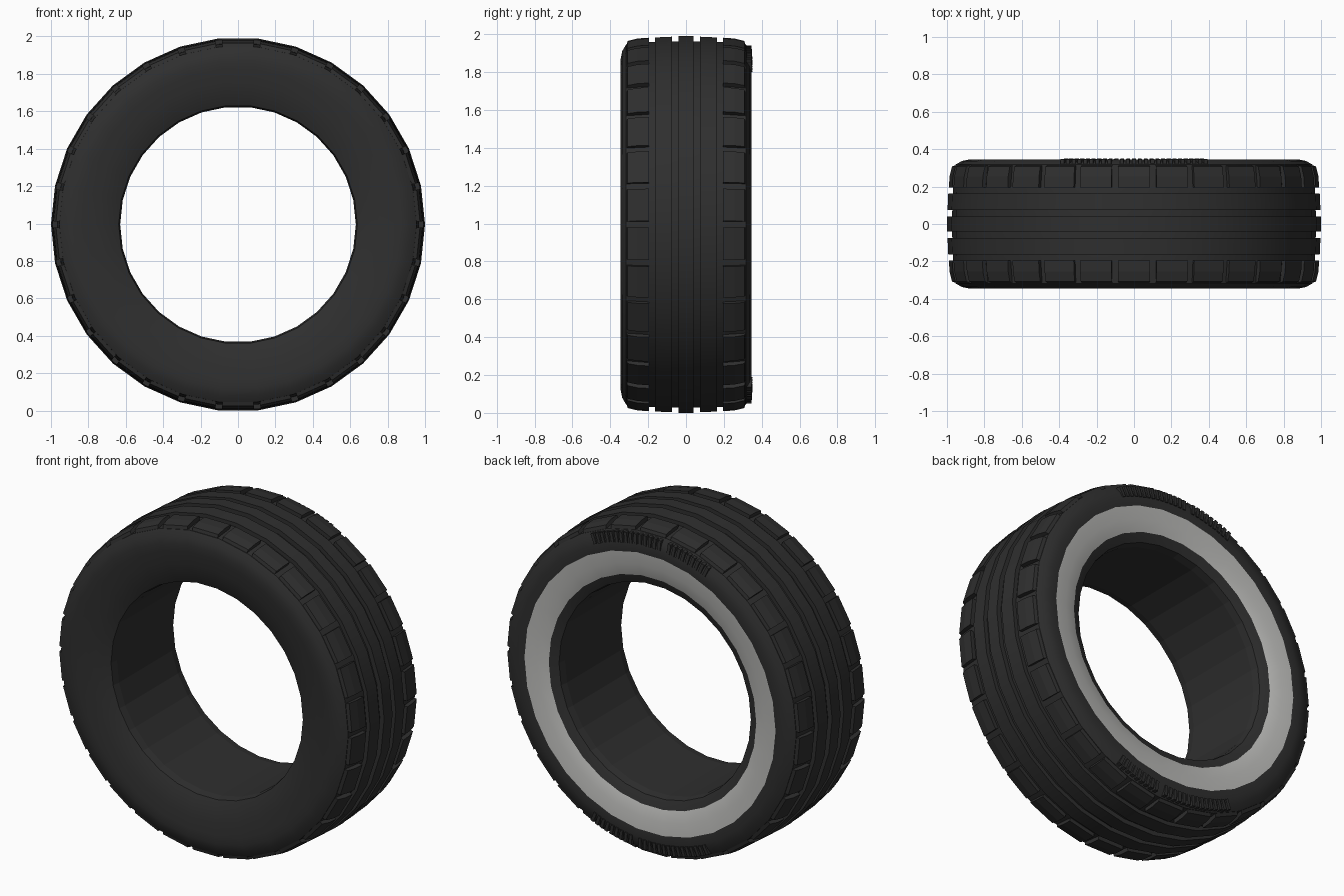
import bpy, bmesh
from math import cos, sin, radians, hypot

SEG = 30
STEP = 360 / SEG
AXLE_Z = 0.995

cube = bpy.data.objects.get("Cube")
if cube:
    bpy.data.objects.remove(cube, do_unlink=True)


def material(name, rgb):
    m = bpy.data.materials.new(name)
    m.use_nodes = True
    color = (*rgb, 1)
    m.diffuse_color = color
    bsdf = m.node_tree.nodes["Principled BSDF"]
    bsdf.inputs["Base Color"].default_value = color
    bsdf.inputs["Roughness"].default_value = 0.8
    return m


rubber = material("black rubber", (0.028, 0.028, 0.028))
white = material("whitewall grey", (0.5, 0.5, 0.485))


def sweep(bm, profile, angles, full=False):
    """Sweep a closed (y, radius) profile around the axle."""
    loops = [[bm.verts.new((r * cos(a), y, r * sin(a) + AXLE_Z)) for y, r in profile]
             for a in map(radians, angles)]
    n = len(profile)
    pairs = list(zip(loops, loops[1:]))
    if full:
        pairs.append((loops[-1], loops[0]))
    else:
        bm.faces.new(loops[0])
        bm.faces.new(loops[-1])
    for p, q in pairs:
        for i in range(n):
            j = (i + 1) % n
            bm.faces.new((p[i], p[j], q[j], q[i]))


def finish(name, bm, smooth=True):
    bmesh.ops.recalc_face_normals(bm, faces=bm.faces)
    mesh = bpy.data.meshes.new(name)
    bm.to_mesh(mesh)
    bm.free()
    mesh.materials.append(rubber)
    obj = bpy.data.objects.new(name, mesh)
    bpy.context.collection.objects.link(obj)
    if smooth:
        bpy.ops.object.select_all(action='DESELECT')
        obj.select_set(True)
        bpy.context.view_layer.objects.active = obj
        bpy.ops.object.shade_smooth_by_angle(angle=radians(32))
    return obj


ALL_ROUND = [i * STEP for i in range(SEG)]

# Carcass: bead, dished sidewall, rounded shoulder and groove floor
half = [(0.25, 0.63), (0.295, 0.638), (0.318, 0.69), (0.333, 0.76), (0.342, 0.835),
        (0.345, 0.88), (0.337, 0.92), (0.317, 0.955), (0.2, 0.968), (0.06, 0.972)]
profile = half + [(-y, r) for y, r in reversed(half)]
bm = bmesh.new()
sweep(bm, profile, ALL_ROUND, True)
carcass = finish("tyre_carcass", bm)

# Whitewall band on the back, flat facets on the inner liner
carcass.data.materials.append(white)
for face in carcass.data.polygons:
    x, y, z = face.center
    radius = hypot(x, z - AXLE_Z)
    if y > 0.3 and 0.69 < radius < 0.83:
        face.material_index = 1
    if radius < 0.632:
        face.use_smooth = False

# Continuous tread ribs
for name, y0, y1, r0, r1 in (("centre_rib", -0.04, 0.04, 1.0, 1.0),
                             ("left_rib", 0.075, 0.163, 0.997, 0.993),
                             ("right_rib", -0.075, -0.163, 0.997, 0.993)):
    bm = bmesh.new()
    sweep(bm, [(y0, 0.96), (y0, r0), (y1, r1), (y1, 0.96)], ALL_ROUND, True)
    finish(name, bm)

# Shoulder blocks, one per segment on each side
for name, side in (("back_shoulder_blocks", 1), ("front_shoulder_blocks", -1)):
    bm = bmesh.new()
    block = [(side * y, r) for y, r in ((0.195, 0.94), (0.195, 0.99), (0.255, 0.986),
                                        (0.308, 0.973), (0.318, 0.94))]
    for a in ALL_ROUND:
        sweep(bm, block, (a + 1, a + STEP - 1))
    finish(name, bm, smooth=False)

# Short radial grip bars on the back sidewall, at top and bottom
bm = bmesh.new()
bar = [(0.33, 0.885), (0.35, 0.885), (0.346, 0.945), (0.31, 0.945)]
for middle in (90, 270):
    for k in range(-12, 13):
        if k != 3:
            a = middle + 2 * k
            sweep(bm, bar, (a - 0.6, a + 0.6))
finish("sidewall_grip_bars", bm, smooth=False)
